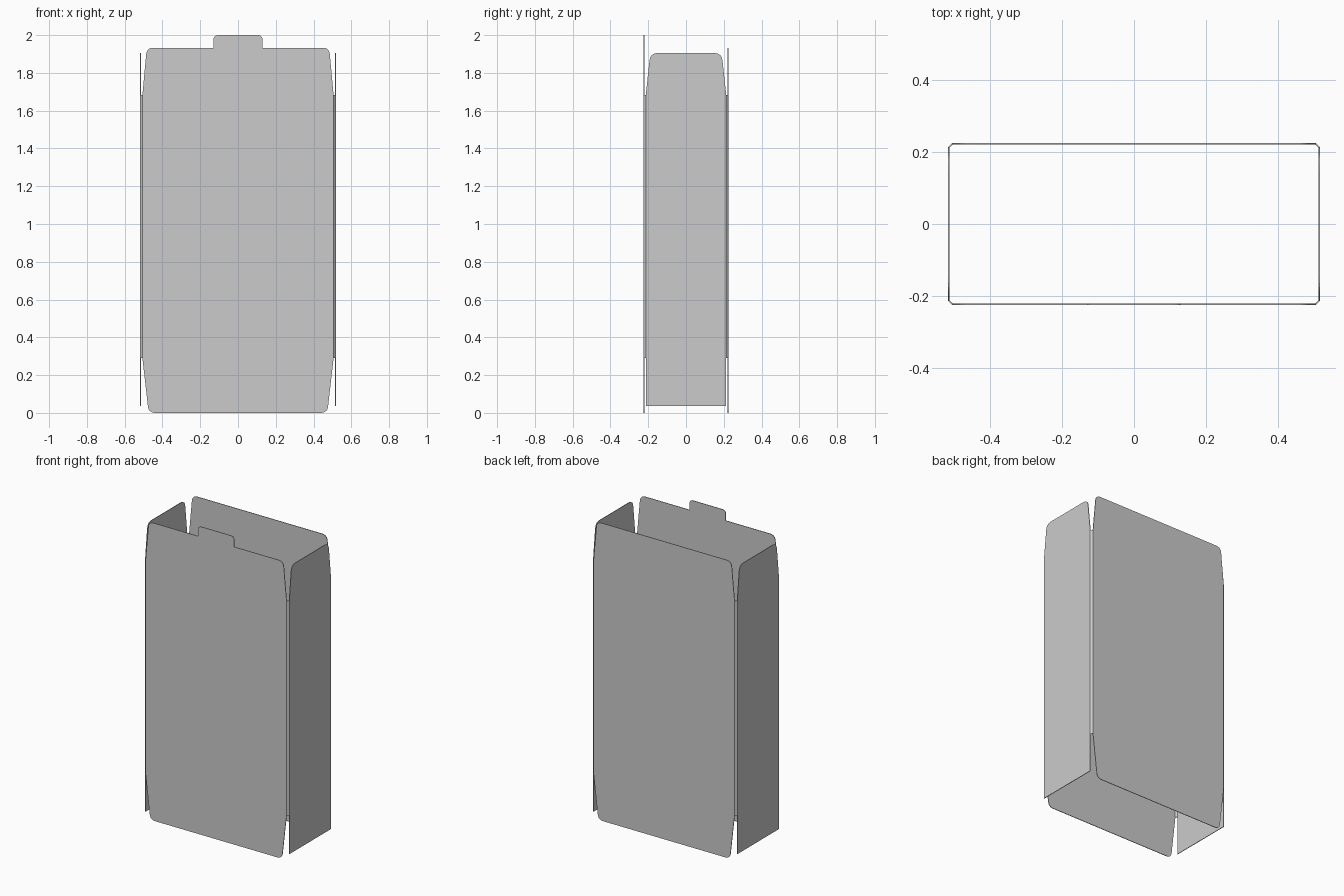
import bpy, bmesh, math
from mathutils import Vector

if "Cube" in bpy.data.objects:
    bpy.data.objects.remove(bpy.data.objects["Cube"])

T = 0.004                      # card thickness
X, Y = 0.518, 0.225            # outer half width and depth
FX, SY = 0.506, 0.213          # half widths of the flat front and side panels
Z0, Z1 = 0.29, 1.683           # height range of the corner folds


def rounded(points, steps=5):
    """Outline from (u, v, radius) corners, with fillets where radius > 0."""
    out = []
    n = len(points)
    for i, (u, v, r) in enumerate(points):
        p = Vector((u, v))
        if r == 0:
            out.append(p)
            continue
        a = p + (Vector(points[i - 1][:2]) - p).normalized() * r
        b = p + (Vector(points[(i + 1) % n][:2]) - p).normalized() * r
        for k in range(steps + 1):
            t = k / steps
            out.append(a * (1 - t) ** 2 + p * 2 * t * (1 - t) + b * t * t)
    return out


def sheet(name, outline, place, inward):
    """Flat card part: outline placed in space, then thickened inward."""
    bm = bmesh.new()
    face = bm.faces.new([bm.verts.new(place(u, v)) for u, v in outline])
    ext = bmesh.ops.extrude_face_region(bm, geom=[face], use_keep_orig=True)
    verts = [g for g in ext["geom"] if isinstance(g, bmesh.types.BMVert)]
    bmesh.ops.translate(bm, verts=verts, vec=Vector(inward).normalized() * T)
    bmesh.ops.recalc_face_normals(bm, faces=bm.faces)
    mesh = bpy.data.meshes.new(name)
    bm.to_mesh(mesh)
    bm.free()
    obj = bpy.data.objects.new(name, mesh)
    bpy.context.collection.objects.link(obj)


def mirrored(right):
    """Complete a right-hand outline (bottom to top) with its left half."""
    return rounded(right + [(-u, v, r) for u, v, r in reversed(right)])


# Front and back panels; the front carries the locking tab
broad = [(0.473, 0, 0.035), (FX, Z0, 0), (FX, Z1, 0), (0.483, 1.933, 0.035)]
tab = [(0.13, 1.933, 0), (0.13, 2.0, 0.025)]
sheet("front_panel", mirrored(broad + tab), lambda u, v: (u, -Y, v), (0, 1, 0))
sheet("back_panel", mirrored(broad), lambda u, v: (u, Y, v), (0, -1, 0))

# Side panels and bevelled corner folds
side = [(SY, 0.037, 0), (SY, Z1, 0), (0.189, 1.905, 0.04)]
for sx, label in ((-1, "left"), (1, "right")):
    sheet(label + "_panel", mirrored(side), lambda u, v: (sx * X, u, v), (-sx, 0, 0))
    for sy, end in ((-1, "front"), (1, "back")):
        sheet(f"{end}_{label}_fold", [(0, Z0), (1, Z0), (1, Z1), (0, Z1)],
              lambda u, v: (sx * (FX + (X - FX) * u), sy * (Y + (SY - Y) * u), v),
              (-sx, -sy, 0))
